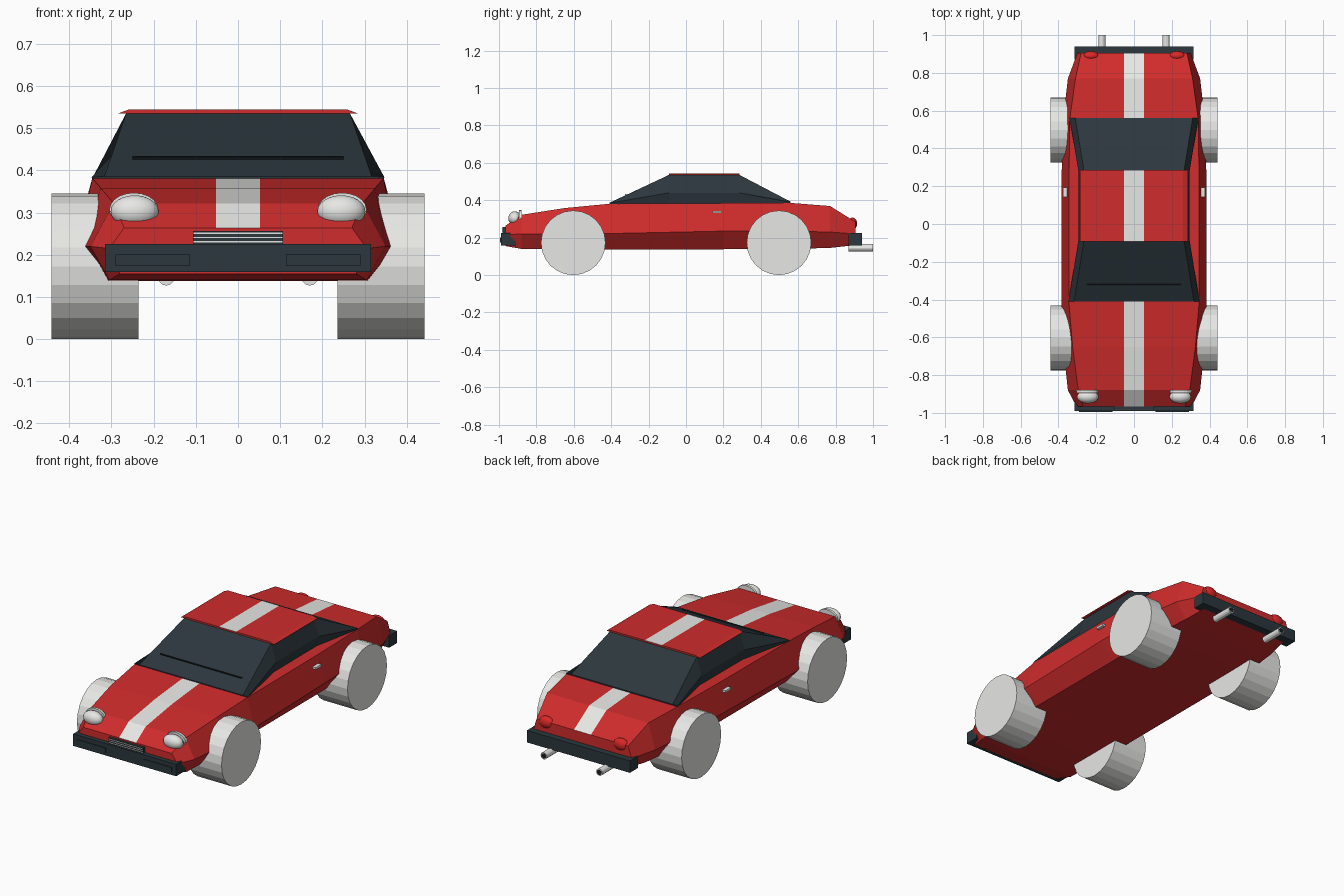
import bpy, bmesh, math
from mathutils import Matrix, Vector

cube = bpy.data.objects.get("Cube")
if cube:
    bpy.data.objects.remove(cube, do_unlink=True)


def material(name, r, g, b):
    m = bpy.data.materials.new(name)
    m.use_nodes = True
    m.diffuse_color = (r, g, b, 1)
    m.node_tree.nodes["Principled BSDF"].inputs["Base Color"].default_value = (r, g, b, 1)
    return m


RED = material("body red", .63, .025, .025)
WHITE = material("stripe white", .8, .8, .78)
SLATE = material("dark slate", .025, .038, .047)
BLACK = material("trim black", .01, .014, .017)
LAMP = material("tail lamp red", .7, .02, .02)


def finish(bm, name, *mats):
    mesh = bpy.data.meshes.new(name)
    bm.to_mesh(mesh)
    bm.free()
    for m in mats:
        mesh.materials.append(m)
    ob = bpy.data.objects.new(name, mesh)
    bpy.context.collection.objects.link(ob)
    return ob


def loft(name, sections, *mats, stripe=0):
    """Skin mirrored half profiles along y; optional centre stripe on top."""
    bm = bmesh.new()
    rings = []
    for y, half in sections:
        ring = half + [(-x, z) for x, z in reversed(half)]
        rings.append([bm.verts.new((x, y, z)) for x, z in ring])
    n = len(rings[0])
    for a, b in zip(rings, rings[1:]):
        for i in range(n):
            j = (i + 1) % n
            bm.faces.new((a[i], a[j], b[j], b[i]))
    bm.faces.new(rings[0])
    bm.faces.new(rings[-1])
    bmesh.ops.recalc_face_normals(bm, faces=bm.faces)
    if stripe:
        for x in (-stripe, stripe):
            bmesh.ops.bisect_plane(bm, geom=bm.verts[:] + bm.edges[:] + bm.faces[:],
                                   plane_co=(x, 0, 0), plane_no=(1, 0, 0))
        bm.normal_update()
        for f in bm.faces:
            if abs(f.calc_center_median().x) < stripe and f.normal.z > .2:
                f.material_index = 1
    return finish(bm, name, *mats)


def place(centre, size, tilt=0):
    return (Matrix.Translation(centre) @ Matrix.Rotation(tilt, 4, 'X')
            @ Matrix.Diagonal((*size, 1)))


def box(name, centre, size, mat, tilt=0):
    bm = bmesh.new()
    bmesh.ops.create_cube(bm, size=1, matrix=place(centre, size, tilt))
    return finish(bm, name, mat)


def cylinder(name, centre, size, mat, axis, sides):
    """Cylinder along 'X' or 'Y', with full extents in size."""
    bm = bmesh.new()
    turn = Matrix.Rotation(math.pi / 2, 4, 'Y' if axis == 'X' else 'X')
    bmesh.ops.create_cone(bm, cap_ends=True, segments=sides, radius1=.5, radius2=.5,
                          depth=1, matrix=place(centre, size) @ turn)
    return finish(bm, name, mat)


def dome(name, centre, size, mat, tilt=0):
    bm = bmesh.new()
    bmesh.ops.create_uvsphere(bm, u_segments=20, v_segments=12, radius=.5,
                              matrix=place(centre, size, tilt))
    for f in bm.faces:
        f.smooth = True
    return finish(bm, name, mat)


# Body shell: sill, waist crease and shoulder at each station
loft("body", [
    (-.965, [(.28, .155), (.305, .215), (.27, .264)]),
    (-.88, [(.305, .14), (.35, .22), (.295, .322)]),
    (-.65, [(.31, .138), (.375, .22), (.325, .358)]),
    (-.41, [(.31, .138), (.385, .222), (.345, .381)]),
    (.2, [(.31, .138), (.385, .235), (.345, .384)]),
    (.555, [(.31, .14), (.375, .235), (.34, .386)]),
    (.77, [(.29, .145), (.35, .23), (.31, .369)]),
    (.905, [(.27, .16), (.30, .22), (.28, .285)]),
], RED, WHITE, stripe=.052)

# Glasshouse with side windows folded inwards, and the roof panel
loft("cabin_glass", [
    (-.41, [(.345, .375), (.347, .384), (.317, .386)]),
    (-.09, [(.28, .375), (.295, .44), (.265, .536)]),
    (.285, [(.28, .375), (.295, .44), (.265, .536)]),
    (.56, [(.34, .38), (.341, .39), (.311, .392)]),
], SLATE)
roof_profile = [(.285, .535), (.26, .544)]
loft("roof", [(-.092, roof_profile), (.287, roof_profile)], RED, WHITE, stripe=.052)
box("wiper_line", (0, -.322, .43), (.5, .006, .006), BLACK, math.radians(25))

# Bumpers and grille
box("front_bumper", (0, -.95, .192), (.63, .08, .066), SLATE)
box("rear_bumper", (0, .905, .192), (.63, .07, .066), SLATE)
box("grille", (0, -.965, .241), (.214, .03, .03), SLATE)
for i in range(3):
    box(f"grille_bar_{i + 1}", (0, -.98, .231 + i * .01), (.21, .006, .003), WHITE)

# Paired parts
for side, s in (("left", 1), ("right", -1)):
    for end, y in (("front", -.603), ("rear", .497)):
        cylinder(f"{end}_{side}_wheel", (s * .339, y, .1725), (.206, .345, .345),
                 WHITE, 'X', 24)
    box(f"{side}_bumper_lamp", (s * .202, -.991, .188), (.176, .006, .028), SLATE)
    dome(f"{side}_headlight", (s * .245, -.915, .303), (.114, .07, .076), WHITE)
    cylinder(f"{side}_headlight_rim", (s * .247, -.887, .307), (.116, .014, .08),
             WHITE, 'Y', 20)
    dome(f"{side}_tail_lamp", (s * .228, .89, .275), (.09, .05, .065), LAMP)
    box(f"{side}_door_handle", (s * .366, .167, .337), (.02, .05, .012), WHITE)
    cylinder(f"{side}_exhaust", (s * .17, .935, .146), (.038, .13, .038), WHITE, 'Y', 12)
    cylinder(f"{side}_exhaust_bore", (s * .17, .999, .146), (.028, .004, .028),
             BLACK, 'Y', 12)
